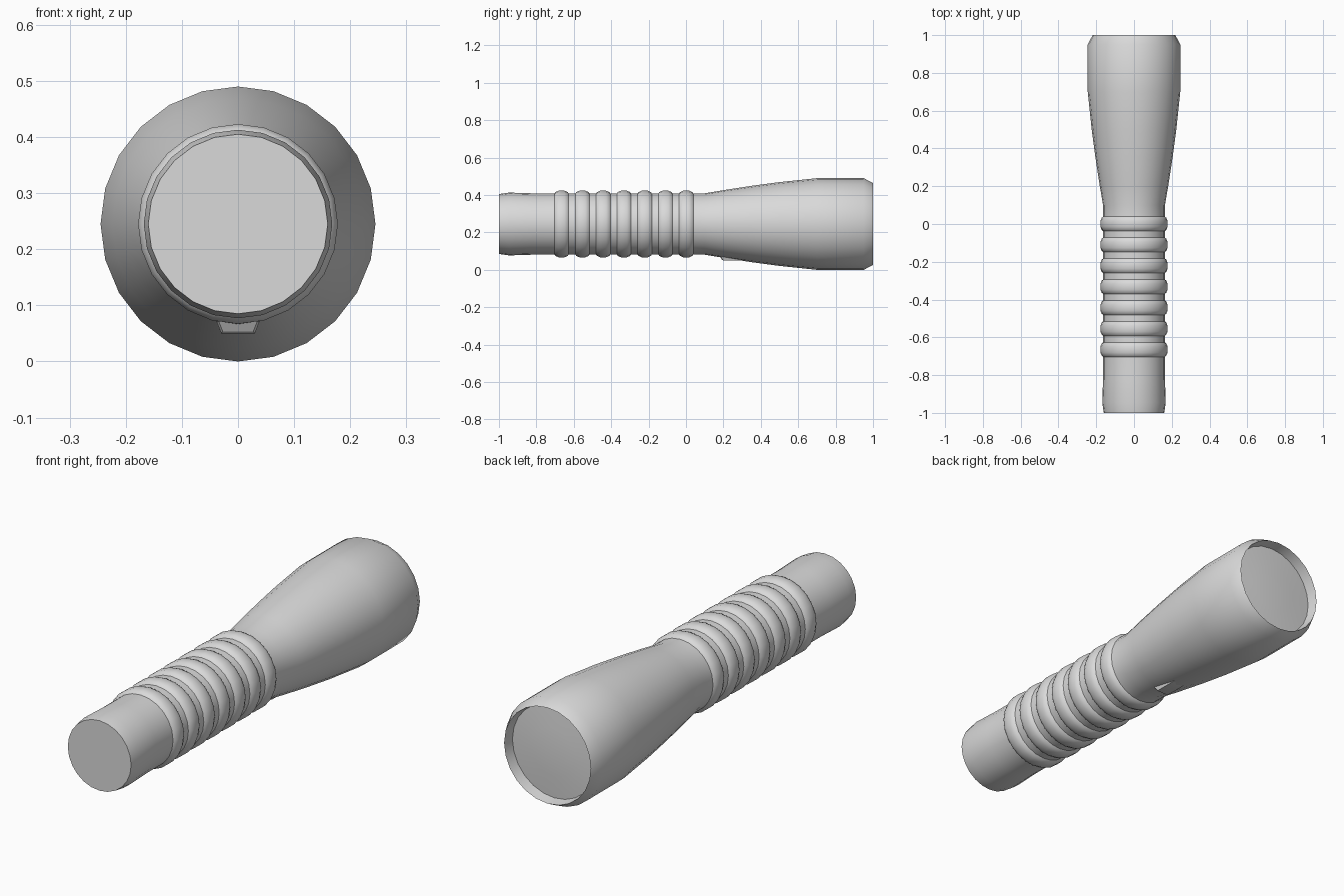
import bpy, bmesh, math

if "Cube" in bpy.data.objects:
    bpy.data.objects.remove(bpy.data.objects["Cube"])

SIDES = 24
AXIS_Z = 0.245

grey = bpy.data.materials.new("plain grey")
grey.diffuse_color = (0.7, 0.7, 0.7, 1)
grey.use_nodes = True
grey.node_tree.nodes["Principled BSDF"].inputs["Base Color"].default_value = grey.diffuse_color


def finish(name, bm):
    bmesh.ops.remove_doubles(bm, verts=bm.verts, dist=1e-5)
    bmesh.ops.recalc_face_normals(bm, faces=bm.faces)
    mesh = bpy.data.meshes.new(name)
    bm.to_mesh(mesh)
    bm.free()
    mesh.materials.append(grey)
    ob = bpy.data.objects.new(name, mesh)
    bpy.context.collection.objects.link(ob)
    bpy.ops.object.select_all(action='DESELECT')
    ob.select_set(True)
    bpy.context.view_layer.objects.active = ob
    bpy.ops.object.shade_smooth_by_angle(angle=math.radians(30))
    return ob


def lathe(name, profile):
    """Spin (y, radius) points round the torch axis."""
    bm = bmesh.new()
    rings = []
    for y, r in profile:
        rings.append([bm.verts.new((r * math.sin(a), y, AXIS_Z + r * math.cos(a)))
                      for a in (2 * math.pi * i / SIDES for i in range(SIDES))]
                     if r > 0 else [bm.verts.new((0, y, AXIS_Z))] * SIDES)
    for low, high in zip(rings, rings[1:]):
        for i in range(SIDES):
            j = (i + 1) % SIDES
            quad = list(dict.fromkeys((low[i], low[j], high[j], high[i])))
            bm.faces.new(quad)
    return finish(name, bm)


# Handle with closed tail, rounded grip ribs, flared head and recessed front
profile = [(-1.0, 0), (-1.0, 0.16), (-0.945, 0.168), (-0.82, 0.164)]
for k in range(7):
    c = -0.665 + k * 0.111
    profile += [(c + dy, r) for dy, r in ((-0.038, 0.164), (-0.032, 0.171),
                (-0.016, 0.178), (0.016, 0.178), (0.032, 0.171), (0.038, 0.164))]
profile += [(0.1, 0.164), (0.2, 0.181), (0.35, 0.204), (0.5, 0.224), (0.7, 0.245),
            (0.95, 0.245), (1.0, 0.219), (0.95, 0.212)]
lathe("torch_body", profile)

# Shallow domed lens inside the head
lathe("lens", [(0.95, 0.212), (0.958, 0.11), (0.962, 0)])

# Push switch under the neck: tapered block
bm = bmesh.new()
bmesh.ops.create_cube(bm, size=1)
for v in bm.verts:
    low = v.co.z < 0
    v.co.x = math.copysign(0.03 if low else 0.041, v.co.x)
    if v.co.y < 0:
        v.co.y = 0.195 if low else 0.178
    else:
        v.co.y = 0.32
    v.co.z = 0.05 if low else 0.078
bmesh.ops.bevel(bm, geom=[e for e in bm.edges if all(v.co.y < 0.2 for v in e.verts)],
                offset=0.004, segments=1, affect='EDGES')
finish("switch", bm)
